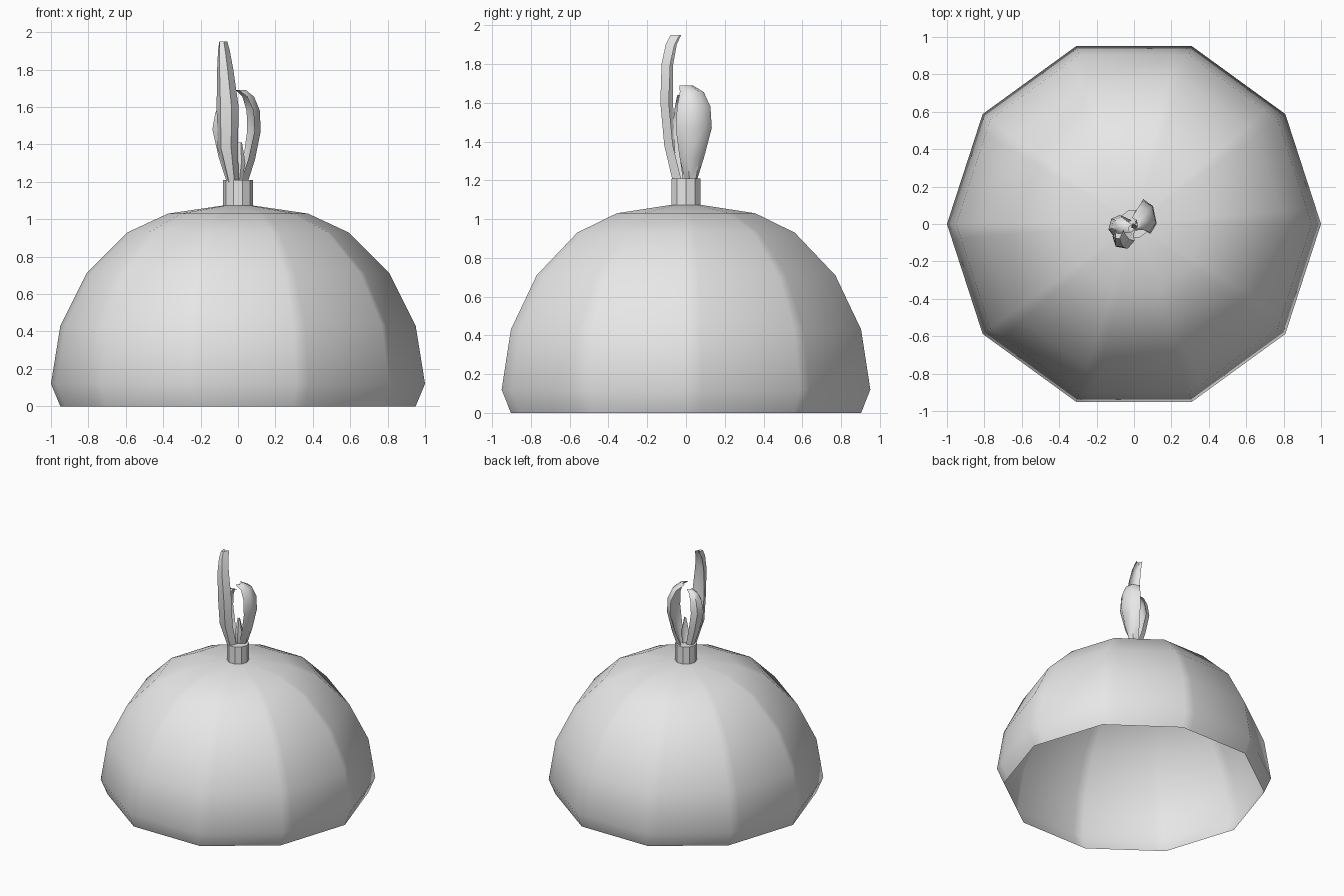
import bpy
from math import sin, cos, pi, radians
from mathutils import Vector

cube = bpy.data.objects.get("Cube")
if cube:
    bpy.data.objects.remove(cube, do_unlink=True)

grey = bpy.data.materials.new("plain grey")
grey.use_nodes = True
colour = (0.8, 0.8, 0.8, 1)
grey.diffuse_color = colour
grey.node_tree.nodes["Principled BSDF"].inputs["Base Color"].default_value = colour

SIDES = 10


def add_object(name, verts, faces, smooth):
    mesh = bpy.data.meshes.new(name)
    mesh.from_pydata(verts, [], faces)
    mesh.materials.append(grey)
    mesh.polygons.foreach_set("use_smooth", [smooth] * len(faces))
    obj = bpy.data.objects.new(name, mesh)
    bpy.context.collection.objects.link(obj)
    return obj


def loft(rings):
    """Join equal rings of points with quads, bottom to top."""
    n = len(rings[0])
    verts = [p for ring in rings for p in ring]
    faces = [(k * n + i, k * n + (i + 1) % n, (k + 1) * n + (i + 1) % n, (k + 1) * n + i)
             for k in range(len(rings) - 1) for i in range(n)]
    return verts, faces


def polygon_ring(radius, z, strip=0):
    """Ten-sided ring; strip adds a second point just past each corner."""
    ring = []
    for i in range(SIDES):
        a, b = (Vector((cos(t), sin(t), 0)) * radius + Vector((0, 0, z))
                for t in (2 * pi * i / SIDES, 2 * pi * (i + 1) / SIDES))
        ring.append(a)
        if strip:
            ring.append(a.lerp(b, strip))
    return ring


# Hollow dome, open underneath, with a narrow soft strip along each rib
profile = [(0.95, 0), (1, 0.12), (0.95, 0.43), (0.81, 0.71),
           (0.59, 0.93), (0.375, 1.03)]
verts, faces = loft([polygon_ring(r, z, 0.14) for r, z in profile])
n = 2 * SIDES
start = len(verts) - n
verts.append(Vector((0, 0, 1.085)))
faces += [(start + i, start + (i + 1) % n, len(verts) - 1) for i in range(n)]
add_object("dome", verts, faces, True)

# Stem
verts, faces = loft([polygon_ring(0.08, 1.06), polygon_ring(0.08, 1.21)])
faces.append(tuple(range(SIDES, 2 * SIDES)))
add_object("stem", verts, faces, False)


# Leaves: a thin crescent section swept through (x, y, z, half width)
def leaf(name, facing, thickness, stations):
    out = Vector((cos(radians(facing)), sin(radians(facing)), 0))
    side = Vector((-out.y, out.x, 0))
    section = [(-1, -0.6), (-0.45, -0.1), (0.45, -0.1), (1, -0.6), (0.5, 0.5), (-0.5, 0.5)]
    rings = [[Vector((x, y, z)) + side * (w * u) + out * (thickness * v)
              for u, v in reversed(section)] for x, y, z, w in stations]
    verts, faces = loft(rings)
    m, total = len(section), len(verts)
    faces += [tuple(reversed(range(m))), tuple(range(total - m, total))]
    obj = add_object(name, verts, faces, True)
    bpy.ops.object.select_all(action="DESELECT")
    obj.select_set(True)
    bpy.context.view_layer.objects.active = obj
    bpy.ops.object.shade_smooth_by_angle(angle=radians(50))


leaf("tall_leaf", -100, 0.045, [
    (-0.03, -0.045, 1.2, 0.03), (-0.06, -0.085, 1.38, 0.055),
    (-0.06, -0.105, 1.6, 0.06), (-0.073, -0.1, 1.8, 0.044),
    (-0.08, -0.08, 1.9, 0.032), (-0.083, -0.055, 1.95, 0.022)])
leaf("left_leaf", 12, 0.04, [
    (0.03, 0.03, 1.2, 0.032), (0.065, 0.035, 1.32, 0.065),
    (0.092, 0.045, 1.47, 0.095), (0.088, 0.045, 1.58, 0.088),
    (0.06, 0.035, 1.655, 0.063), (0.02, 0.005, 1.69, 0.035)])
leaf("right_leaf", 165, 0.035, [
    (-0.04, -0.005, 1.2, 0.03), (-0.08, -0.005, 1.33, 0.048),
    (-0.112, -0.005, 1.48, 0.06), (-0.098, -0.005, 1.57, 0.05),
    (-0.07, -0.01, 1.62, 0.035), (-0.03, -0.02, 1.64, 0.02)])
leaf("inner_leaf", -45, 0.025, [
    (0.005, 0, 1.2, 0.02), (0.02, -0.01, 1.3, 0.03), (0.01, 0, 1.41, 0.008)])
